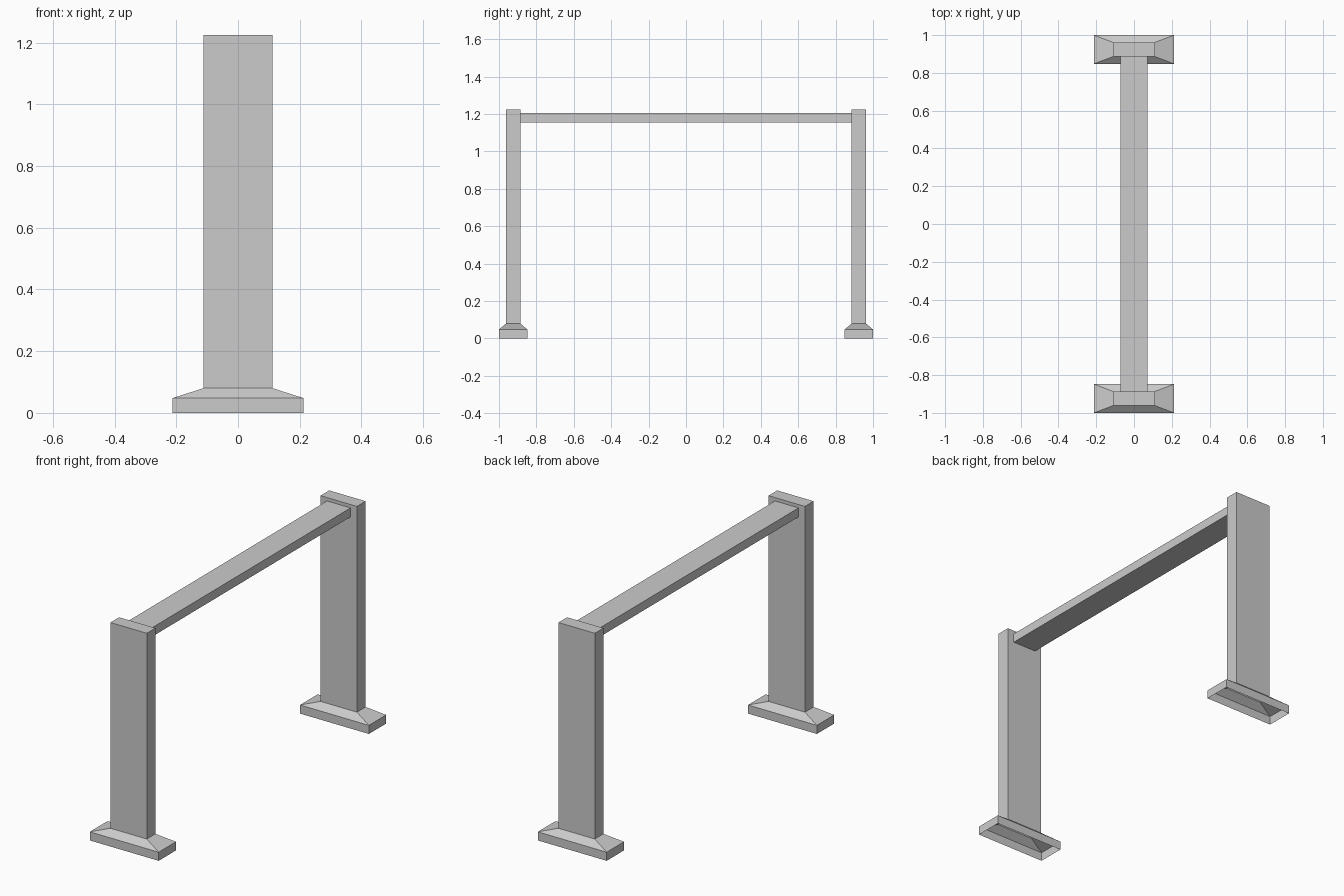
import bpy, bmesh

if "Cube" in bpy.data.objects:
    bpy.data.objects.remove(bpy.data.objects["Cube"])

def loft(name, rings, cy, cap_bottom):
    """Stack rectangles (half_x, half_y, z) into a shell closed at the top."""
    bm = bmesh.new()
    prev = None
    for hx, hy, z in rings:
        ring = [bm.verts.new((sx * hx, cy + sy * hy, z))
                for sx, sy in ((-1, -1), (1, -1), (1, 1), (-1, 1))]
        if prev:
            for i in range(4):
                j = (i + 1) % 4
                bm.faces.new((prev[i], prev[j], ring[j], ring[i]))
        elif cap_bottom:
            bm.faces.new(ring[::-1])
        prev = ring
    bm.faces.new(prev)
    mesh = bpy.data.meshes.new(name)
    bm.to_mesh(mesh)
    bm.free()
    obj = bpy.data.objects.new(name, mesh)
    bpy.context.collection.objects.link(obj)
    return obj

# Posts flaring into feet that are hollow underneath
POST = (0.112, 0.038)
FOOT = (0.212, 0.076)
for label, side in (("front", -1), ("back", 1)):
    loft(label + "_post",
         [(*FOOT, 0), (*FOOT, 0.048), (*POST, 0.08), (*POST, 1.225)],
         side * 0.924, False)

# Flat crossbar between the posts
loft("crossbar", [(0.0725, 0.886, 1.156), (0.0725, 0.886, 1.206)], 0, True)
